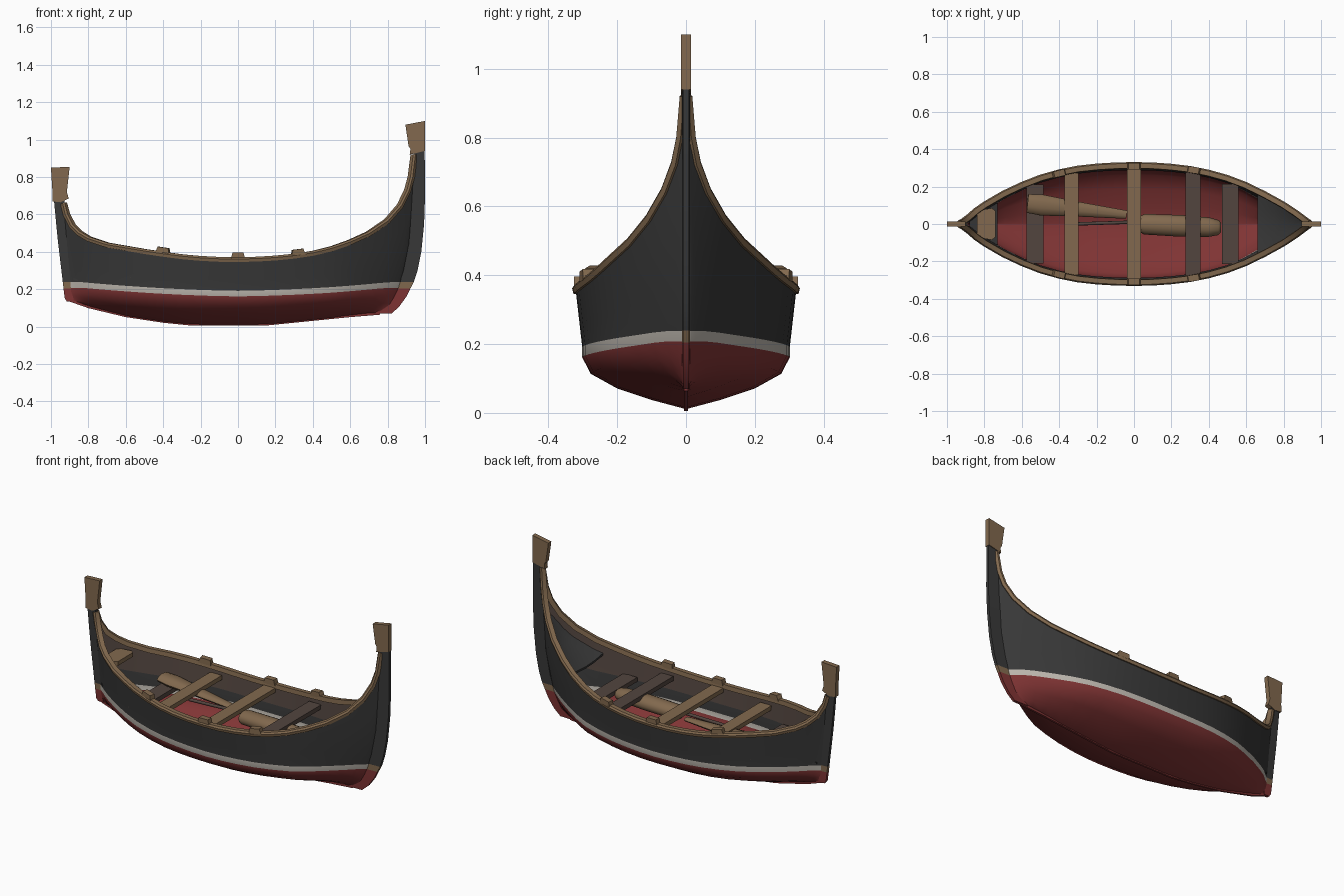
import bpy, bmesh, math
from mathutils import Vector, Matrix

if "Cube" in bpy.data.objects:
    bpy.data.objects.remove(bpy.data.objects["Cube"])


def mat(name, r, g, b):
    m = bpy.data.materials.new(name)
    lin = lambda c: ((c / 255 + 0.055) / 1.055) ** 2.4
    m.diffuse_color = (lin(r), lin(g), lin(b), 1)
    m.use_nodes = True
    m.node_tree.nodes["Principled BSDF"].inputs["Base Color"].default_value = m.diffuse_color
    return m


CHAR = mat("charcoal paint", 56, 56, 56)
RED = mat("red paint", 128, 52, 52)
WHITE = mat("white paint", 190, 184, 175)
WOOD = mat("light wood", 130, 105, 78)
DARK = mat("dark wood", 82, 69, 63)


def interp(table, v):
    if v <= table[0][0]:
        return table[0][1]
    for (a, p), (b, q) in zip(table, table[1:]):
        if v <= b:
            return p + (q - p) * (v - a) / (b - a)
    return table[-1][1]


def finish(bm, name, mats, rule=None, angle=35):
    bmesh.ops.recalc_face_normals(bm, faces=bm.faces)
    if rule:
        for f in bm.faces:
            f.material_index = rule(f.calc_center_median())
    me = bpy.data.meshes.new(name)
    bm.to_mesh(me)
    bm.free()
    for m in mats:
        me.materials.append(m)
    ob = bpy.data.objects.new(name, me)
    bpy.context.collection.objects.link(ob)
    bpy.ops.object.select_all(action='DESELECT')
    ob.select_set(True)
    bpy.context.view_layer.objects.active = ob
    bpy.ops.object.shade_smooth_by_angle(angle=math.radians(angle))
    return ob


def loft(rings, bm=None, ring_mats=None):
    """Closed tube through rings of equal length, capped at both ends."""
    bm = bm or bmesh.new()
    vs = [[bm.verts.new(p) for p in r] for r in rings]
    n = len(vs[0])
    for a, b in zip(vs, vs[1:]):
        for j in range(n):
            f = bm.faces.new((a[j], a[(j + 1) % n], b[(j + 1) % n], b[j]))
            if ring_mats:
                f.material_index = ring_mats[j]
    bm.faces.new(vs[0])
    bm.faces.new(vs[-1])
    return bm


# Sheer line: x, height, half beam
SHEER = [(-.935, .66, .010), (-.92, .60, .018), (-.89, .54, .040), (-.85, .50, .075),
         (-.8, .47, .110), (-.7, .437, .168), (-.6, .42, .215), (-.5, .403, .254),
         (-.4, .388, .282), (-.3, .375, .302), (-.2, .366, .313), (-.1, .361, .319),
         (0, .36, .321), (.1, .362, .319), (.2, .368, .312), (.3, .378, .300),
         (.4, .393, .280), (.5, .417, .252), (.6, .452, .214), (.7, .497, .165),
         (.8, .565, .110), (.87, .645, .064), (.91, .725, .034), (.93, .80, .019),
         (.945, .92, .009)]
ZS = [(x, z) for x, z, b in SHEER]
BS = [(x, b) for x, z, b in SHEER]
KEEL = [(-.93, .14), (-.8, .105), (-.6, .057), (-.4, .027), (-.25, .012), (.15, .012),
        (.4, .037), (.6, .057), (.8, .072)]
BOW = [(.05, .76), (.12, .82), (.2, .86), (.3, .893), (.45, .92), (.7, .935), (.92, .945)]
STERN = [(.14, -.895), (.3, -.907), (.66, -.935)]


def shift(x, z, zs):
    # Pulls the end sections in to follow the raked stems
    if x > .5:
        return .5 + (x - .5) * (interp(BOW, z) - .5) / (interp(BOW, zs) - .5)
    if x < -.5:
        return -.5 + (x + .5) * (interp(STERN, z) + .5) / (interp(STERN, zs) + .5)
    return x


def section(x, zs, b):
    k = interp(KEEL, x)
    lo = .162 + .046 * min(1, abs(x) / .85) ** 1.6
    hi = lo + .03
    w = b * (.94 - .22 * abs(x) ** 4)
    pts = [(.004, k)]
    pts += [(w * fy, k + (lo - k) * fz) for fy, fz in ((.33, .17), (.66, .39), (.92, .68), (1, 1))]
    pts += [(w + (b - w) * t, hi + (zs - hi) * t) for t in (0, .33, .66, 1)]
    return [(shift(x, z, zs), y, z) for y, z in pts]


# Hull: outer and inner skins in one closed loft, coloured by row
rings = []
for s in SHEER:
    out = section(*s)
    n = len(out)
    inn = [(x, max(y - .014, y * .4), z + .014 * (1 - i / (n - 1))) for i, (x, y, z) in enumerate(out)]
    flip = lambda ps: [(x, -y, z) for x, y, z in ps]
    rings.append(flip(out)[::-1] + out + inn[::-1] + flip(inn))
o_rows = [1, 1, 1, 1, 2, 0, 0, 0]
i_rows = [1, 1, 1, 1, 2, 0, 3, 3]
rows = o_rows[::-1] + [1] + o_rows + [0] + i_rows[::-1] + [1] + i_rows + [0]
hull_bm = loft(rings, ring_mats=rows)
n = len(rows)
for f in hull_bm.faces:
    if f.material_index == 1 and f.index % n >= 0:
        c = f.calc_center_median()
        if c.x < -.74 and any(v.index < 0 for v in f.verts):
            f.material_index = 1
finish(hull_bm, "hull", [CHAR, RED, WHITE, DARK], angle=40)


# Gunwales swept along the sheer, one each side
def rail_frame(i):
    p = Vector((SHEER[i][0], SHEER[i][2], SHEER[i][1]))
    a, b = SHEER[max(i - 1, 0)], SHEER[min(i + 1, len(SHEER) - 1)]
    t = Vector((b[0] - a[0], b[2] - a[2], b[1] - a[1])).normalized()
    side = Vector((-t.y, t.x, 0)).normalized()
    return p, t, side, side.cross(t) * -1


for sgn, name in ((1, "left_gunwale"), (-1, "right_gunwale")):
    rings = []
    for i in range(len(SHEER)):
        p, t, s, u = rail_frame(i)
        ring = []
        for ds, du in ((-.026, -.014), (.006, -.014), (.010, .002), (.003, .012), (-.023, .012)):
            q = p + s * ds + u * (du if u.z > 0 else -du)
            ring.append((q.x, sgn * max(q.y, .001), q.z))
        rings.append(ring)
    finish(loft(rings), name, [WOOD])


# Stem posts: height, inner x, outer x, coloured by height
def post(name, table):
    bm = loft([[(a, -h, z), (a, h, z), (b, h * .75, z), (b, -h * .75, z)] for z, a, b, h in table])
    finish(bm, name, [CHAR, RED, WOOD],
           lambda c: 1 if c.z < .205 else 2 if c.z < .24 else 0)


post("bow_post", [(.07, .73, .82, .010), (.105, .77, .86, .011), (.16, .82, .90, .012),
                  (.205, .85, .922, .012), (.24, .865, .94, .012), (.30, .885, .96, .012),
                  (.40, .905, .98, .012), (.55, .92, .995, .012), (.70, .93, 1.0, .012),
                  (.95, .94, .998, .012)])
post("stern_post", [(.135, -.88, -.915, .010), (.15, -.88, -.926, .011), (.205, -.89, -.933, .012),
                    (.24, -.895, -.937, .012), (.45, -.91, -.962, .012), (.56, -.918, -.973, .012),
                    (.69, -.93, -.985, .012)])


# Carved heads on both posts
def plate(name, outline, h, m):
    finish(loft([[(x, y, z) for x, z in outline] for y in (-h, h)]), name, [m], angle=25)


plate("bow_head", [(.895, 1.08), (1, 1.10), (1, .94), (.918, .92), (.922, .95), (.912, .965)], .014, WOOD)
plate("stern_head", [(-1, .85), (-.9, .855), (-.915, .72), (-.905, .685), (-.95, .665),
                     (-.993, .67), (-.992, .72)], .014, WOOD)

# Keel strip along the bottom
finish(loft([[(x, -.006, z - .006), (x, .006, z - .006), (x, .006, z + .008), (x, -.006, z + .008)]
             for x, z in KEEL[:-1] + [(.76, .07)]
             for x in [max(x, -.9)]]), "keel", [RED])


def box(name, loc, size, m, rot=None, taper=1.0):
    bm = bmesh.new()
    bmesh.ops.create_cube(bm, size=1)
    for v in bm.verts:
        if v.co.z > 0:
            v.co.x *= taper
    M = (rot or Matrix.Identity(4)) @ Matrix.Diagonal((*size, 1))
    bmesh.ops.transform(bm, matrix=Matrix.Translation(loc) @ M, verts=bm.verts)
    return finish(bm, name, [m])


# Thwarts: x, top height, width, colour
for i, (x, z, w, m) in enumerate([(-.53, .29, .09, DARK), (-.335, .345, .075, WOOD), (0, .35, .075, WOOD),
                                  (.315, .345, .08, DARK), (.515, .31, .09, DARK)]):
    span = 2 * (interp(BS, x) - .022)
    if z < .32:
        span -= .02
    box(f"thwart_{i + 1}", (x, 0, z - .013), (w, span, .026), m)

# Cleats sitting on the gunwales
for x in (-.4, 0, .3):
    i = [s[0] for s in SHEER].index(x)
    p, t, s, u = rail_frame(i)
    for sgn in (1, -1):
        ang = Matrix.Rotation(sgn * math.atan2(t.y, t.x), 4, 'Z') @ Matrix.Rotation(-math.atan2(t.z, t.x), 4, 'Y')
        box("cleat", (x + .02 * (x > 0), sgn * (p.y - .012), p.z + .02), (.075, .034, .032), WOOD, ang, .78)

# Bow deck just below the gunwales
top, low = [], []
for x in (.66, .7, .75, .8, .85, .9):
    b, z = interp(BS, x) - .008, interp(ZS, x) - .055
    ys = [b * t for t in (-1, -.5, 0, .5, 1)]
    top.append([(x, y, z - .02 * (1 - (y / b) ** 2)) for y in ys]
               + [(x, y, z - .012 - .02 * (1 - (y / b) ** 2)) for y in ys[::-1]])
finish(loft(top), "bow_deck", [CHAR])

# Stern floor and small rounded stern seat
finish(loft([[(x, -b, z), (x, b, z), (x, b, z - .01), (x, -b, z - .01)]
             for x, b, z in ((-.88, .03, .26), (-.8, .075, .24), (-.73, .125, .22))]), "stern_floor", [CHAR])
finish(loft([[(x, -b, .44), (x, b, .44), (x, b, .415), (x, -b, .415)]
             for x, b in ((-.84, .055), (-.82, .075), (-.76, .085), (-.74, .07))]), "stern_seat", [WOOD])


# Stowed bundles and a pole lying lengthwise
def bundle(name, a, b, radii, flat, m):
    a, b = Vector(a), Vector(b)
    d = (b - a).normalized()
    s = Vector((-d.y, d.x, 0)).normalized()
    u = d.cross(s)
    rings = []
    for t, r in radii:
        c = a.lerp(b, t)
        rings.append([c + s * r * math.cos(k * math.pi / 5) + u * r * flat * math.sin(k * math.pi / 5)
                      for k in range(10)])
    finish(loft(rings), name, [m], angle=50)


bundle("stern_bundle", (-.57, .11, .325), (-.04, .05, .30), [(0, .05), (.15, .056), (.5, .04), (1, .022)], .5, WOOD)
bundle("bow_bundle", (.035, .0, .295), (.465, -.02, .295),
       [(0, .045), (.05, .055), (.5, .058), (.85, .052), (.97, .04), (1, .025)], .75, WOOD)
bundle("pole", (-.32, .0, .30), (.06, .012, .31), [(0, .009), (1, .009)], 1, DARK)
